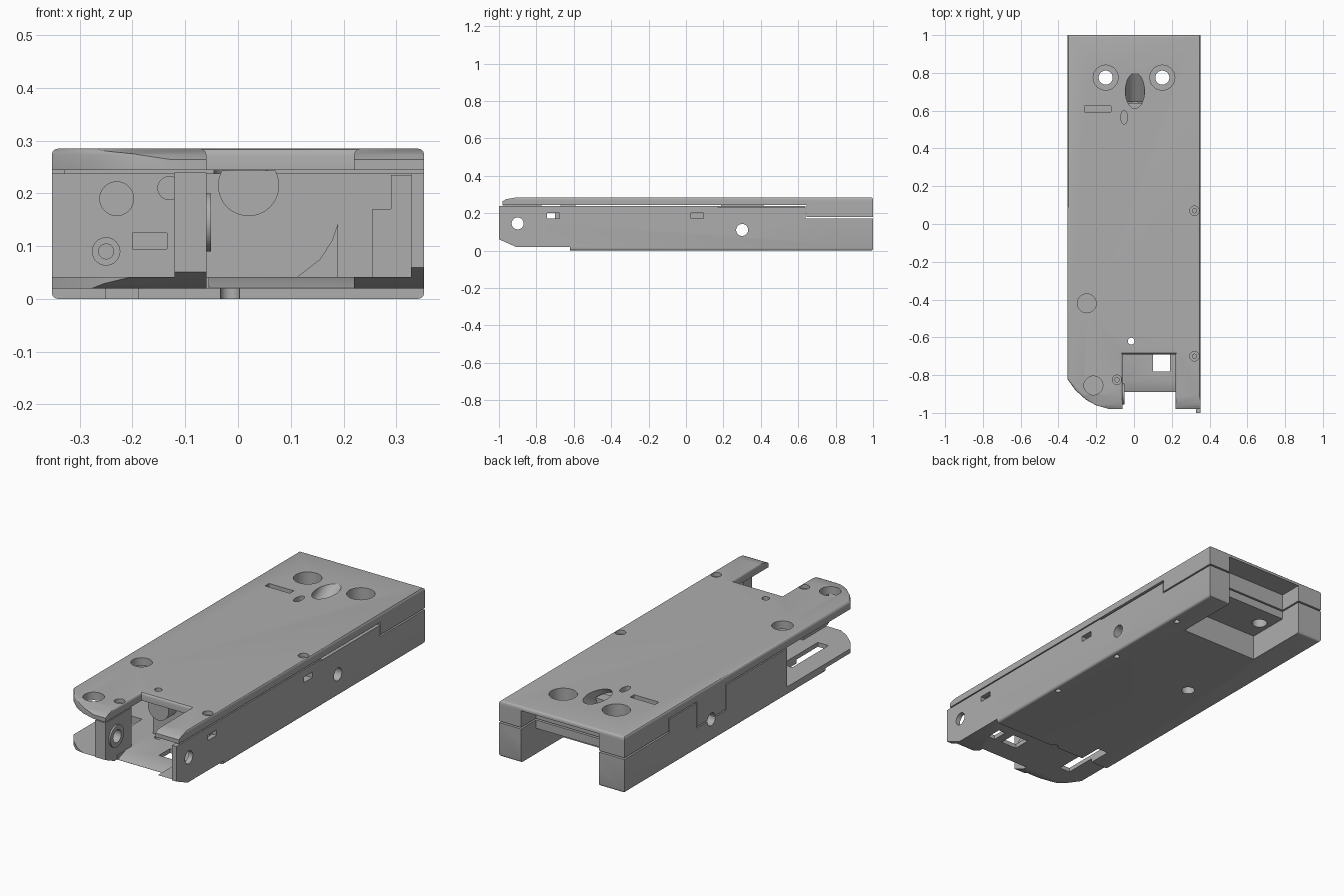
import bpy, bmesh, math
from mathutils import Matrix

cube = bpy.data.objects.get("Cube")
if cube:
    bpy.data.objects.remove(cube, do_unlink=True)

grey = bpy.data.materials.new("matte_grey")
grey.use_nodes = True
COLOUR = (0.42, 0.42, 0.42, 1)
grey.diffuse_color = COLOUR
grey.node_tree.nodes["Principled BSDF"].inputs["Base Color"].default_value = COLOUR


def finish(name, bm):
    bmesh.ops.recalc_face_normals(bm, faces=bm.faces)
    mesh = bpy.data.meshes.new(name)
    bm.to_mesh(mesh)
    bm.free()
    mesh.materials.append(grey)
    ob = bpy.data.objects.new(name, mesh)
    bpy.context.collection.objects.link(ob)
    return ob


def prism(name, pts, axis, lo, hi, bevel_level=None):
    """Extrude a 2D outline along an axis; optionally round the rim at one end."""
    place = {"x": lambda a, b, t: (t, a, b),
             "y": lambda a, b, t: (a, t, b),
             "z": lambda a, b, t: (a, b, t)}[axis]
    bm = bmesh.new()
    rings = [[bm.verts.new(place(a, b, t)) for a, b in pts] for t in (lo, hi)]
    bm.faces.new(rings[0])
    bm.faces.new(rings[1])
    n = len(pts)
    for i in range(n):
        j = (i + 1) % n
        bm.faces.new((rings[0][i], rings[0][j], rings[1][j], rings[1][i]))
    bmesh.ops.recalc_face_normals(bm, faces=bm.faces)
    if bevel_level is not None:
        rim = [e for e in bm.edges
               if all(abs(v.co.z - bevel_level) < 1e-5 for v in e.verts)]
        bmesh.ops.bevel(bm, geom=rim, offset=0.012, segments=3, profile=0.5,
                        affect='EDGES')
    return finish(name, bm)


def box(name, x0, x1, y0, y1, z0, z1):
    return prism(name, [(x0, y0), (x1, y0), (x1, y1), (x0, y1)], "z", z0, z1)


def rod(name, centre, radius, length, axis="z", tilt=0.0, squash=1.0):
    bm = bmesh.new()
    bmesh.ops.create_cone(bm, cap_ends=True, segments=40, radius1=radius,
                          radius2=radius, depth=length)
    turn = {"x": Matrix.Rotation(math.pi / 2, 4, 'Y'),
            "y": Matrix.Rotation(math.pi / 2, 4, 'X'),
            "z": Matrix.Rotation(tilt, 4, 'X')}[axis]
    stretch = Matrix.Diagonal((squash, 1, 1, 1))
    bmesh.ops.transform(bm, matrix=Matrix.Translation(centre) @ turn @ stretch,
                        verts=bm.verts)
    return finish(name, bm)


def boolean(target, tool, operation='DIFFERENCE'):
    mod = target.modifiers.new("boolean", 'BOOLEAN')
    mod.operation, mod.solver, mod.object = operation, 'EXACT', tool
    bpy.context.view_layer.objects.active = target
    bpy.ops.object.modifier_apply(modifier=mod.name)
    bpy.data.objects.remove(tool, do_unlink=True)


def cut_box(target, *bounds):
    boolean(target, box("cutter", *bounds))


def cut_rod(target, *args, **kw):
    boolean(target, rod("cutter", *args, **kw))


def cut_prism(target, *args):
    boolean(target, prism("cutter", *args))


W = 0.353
corner = [(-W, 1), (-W, -.82), (-.31, -.88), (-.255, -.93), (-.2, -.96),
          (-.13, -.98), (-.06, -.98)]
chamfer = [(-1.1, -.1), (-.91, -.1), (-.91, .02), (-1.0, .06), (-1.1, .06)]

# Lower case: tray with a rounded front corner and a gap in the front
case = prism("lower_case", corner + [(-.06, -.89), (.22, -.89), (.22, -1),
                                     (W, -1), (W, 1)], "z", 0, .238, 0)
cut_box(case, -1, 1, .64, 1.1, .172, .3)            # step for the lid skirt
cut_box(case, -.21, .23, .66, 1.1, -.1, .13)        # rear underside notch
cut_box(case, -.21, .23, .88, 1.1, .1, .3)
cut_box(case, -1, 1, -1.1, -.62, -.1, .02)          # raised front underside
cut_prism(case, chamfer, "x", -1, 1)
cut_box(case, -1, -.06, -1.1, -.31, .042, .3)       # open corner compartment
cut_box(case, -.07, .328, -1.1, -.6, .042, .3)      # front cavity
cut_box(case, -.31, .31, -.25, .58, .042, .3)       # hollow interior
cut_box(case, .33, 1, .17, .64, .231, .3)           # wider seam
cut_box(case, -1, -.325, .18, .42, .11, .3)         # seat for the lid tab
cut_prism(case, [(-.83, .043), (-1, -.02), (-1, .06)], "x", -.055, .22)

# Side wall openings
cut_rod(case, (.34, -.9, .145), .032, .1, "x")
cut_rod(case, (0, .3, .11), .032, 1, "x")
for y in (-.71, .06):
    cut_box(case, .3, .4, y - .034, y + .034, .172, .2)

# Floor openings
cut_box(case, -.25, -.19, -.79, -.5, -.1, .1)
cut_box(case, .1, .19, -.78, -.69, -.1, .1)
cut_box(case, .235, .275, -.78, -.7, -.1, .1)
cut_rod(case, (-.16, .22, 0), .032, .2)
for x, y in ((.32, .25), (.315, .7), (.325, -.19)):
    cut_rod(case, (x, y, 0), .014, .06)

# Sockets in the back wall of the corner compartment
for x, z, r in ((-.23, .19, .032), (-.25, .09, .026), (-.13, .21, .022)):
    cut_rod(case, (x, -.31, z), r, .05, "y")
cut_box(case, -.2, -.135, -.33, -.285, .095, .125)
socket = rod("socket_pin", (-.25, -.298, .09), .015, .03, "y")

# Lid: top plate with front gap, rear skirt and side tab
lid = prism("lid", corner + [(-.06, -.69), (.22, -.69), (.22, -.98), (W, -.98),
                             (W, 1)], "z", .244, .285, .285)
boolean(lid, box("skirt", -W, W, .645, 1, .18, .26), 'UNION')
boolean(lid, box("tab", -W, -.328, .186, .414, .116, .26), 'UNION')
cut_box(lid, -.21, .23, .88, 1.1, .1, .265)
cut_prism(lid, [(-1.1, .245), (-.985, .262), (-.96, .275), (-.9, .2855),
                (-.9, .32), (-1.1, .32)], "x", -1, 1)
cut_rod(lid, (-W, .3, .11), .032, .2, "x")

# Lid openings
for x in (-.15, .15):
    cut_rod(lid, (x, .775, .29), .066, .16)
    cut_rod(lid, (x, .775, .2), .037, .4)
    cut_rod(case, (x, .775, .2), .037, .4)
for x, y in ((-.25, -.42), (-.215, -.855)):
    cut_rod(lid, (x, y, .27), .05, .2)
for x, y in ((.32, .07), (.32, -.7), (-.09, -.825)):
    cut_rod(lid, (x, y, .285), .025, .04)
    cut_rod(lid, (x, y, .27), .011, .04)
cut_rod(lid, (.005, .705, .285), .051, .28, tilt=math.radians(-57))
cut_rod(lid, (-.052, .565, .285), .036, .06, squash=.5)
cut_box(lid, -.262, -.122, .592, .624, .255, .3)

# Divider plate beside the front gap, with a ring around its bore
divider = box("divider_plate", -.12, -.06, -.98, -.77, .035, .24)
cut_prism(divider, chamfer, "x", -1, 1)
cut_rod(divider, (-.09, -.9, .145), .032, .2, "x")
ring = rod("divider_ring", (-.057, -.9, .145), .055, .012, "x")
cut_rod(ring, (-.057, -.9, .145), .032, .1, "x")

# Details on the back wall of the front cavity
boss = rod("round_boss", (.02, -.63, .215), .058, .08, "y")
cut_box(boss, -.1, .1, -.8, -.5, .243, .4)
fin = prism("curved_fin", [(.11, .04), (.19, .04), (.19, .145), (.178, .11),
                           (.155, .075)], "y", -.64, -.6)
catch = prism("catch_block", [(.255, .04), (.329, .04), (.329, .235), (.29, .235),
                              (.29, .17), (.255, .17)], "y", -.7, -.6)

# Small pin hole running through lid, boss and case
for part in (lid, boss, case):
    cut_rod(part, (-.015, -.62, .1), .018, .6)

# Smooth round surfaces, keep edges crisp
for ob in (case, lid, divider, ring, boss, fin, catch, socket):
    bpy.ops.object.select_all(action='DESELECT')
    ob.select_set(True)
    bpy.context.view_layer.objects.active = ob
    bpy.ops.object.shade_smooth_by_angle(angle=math.radians(30))
